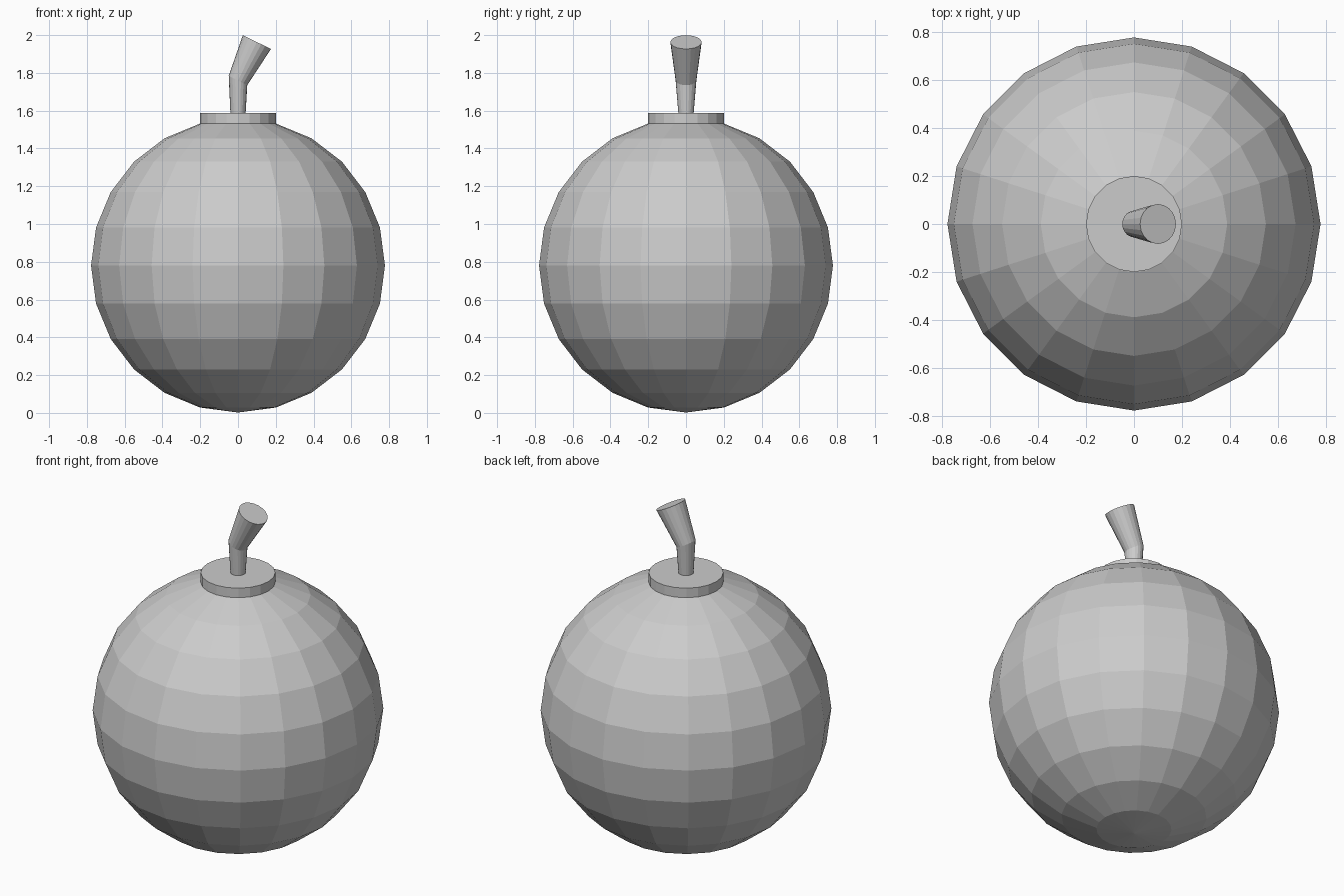
import bpy, bmesh
from math import radians, sin, cos, pi
from mathutils import Vector

if "Cube" in bpy.data.objects:
    bpy.data.objects.remove(bpy.data.objects["Cube"])

SIDES = 20
R = 0.778


def finish(name, bm):
    bmesh.ops.recalc_face_normals(bm, faces=bm.faces)
    mesh = bpy.data.meshes.new(name)
    bm.to_mesh(mesh)
    bm.free()
    obj = bpy.data.objects.new(name, mesh)
    bpy.context.collection.objects.link(obj)
    return obj


def tube(name, rings, sides):
    """Loft closed rings given as (x, z, radius, tilt towards +x in degrees)."""
    bm = bmesh.new()
    loops = []
    for x, z, r, tilt in rings:
        t = radians(tilt)
        u = Vector((cos(t), 0, -sin(t)))
        v = Vector((0, 1, 0))
        c = Vector((x, 0, z))
        loops.append([bm.verts.new(c + r * (u * cos(a) + v * sin(a)))
                      for a in (2 * pi * i / sides for i in range(sides))])
    for lo, hi in zip(loops, loops[1:]):
        for i in range(sides):
            j = (i + 1) % sides
            bm.faces.new((lo[i], lo[j], hi[j], hi[i]))
    bm.faces.new(loops[0][::-1])
    bm.faces.new(loops[-1])
    return finish(name, bm)


# Round faceted body
bm = bmesh.new()
bmesh.ops.create_uvsphere(bm, u_segments=SIDES, v_segments=12, radius=R)
bmesh.ops.translate(bm, verts=bm.verts, vec=(0, 0, 0.78))
finish("body", bm)

# Flat collar on top
tube("collar", [(0, 1.53, 0.2, 0), (0, 1.588, 0.2, 0)], SIDES)

# Bent, flaring stem
tube("stem", [(0, 1.58, 0.04, 0),
              (0, 1.76, 0.055, 27),
              (0.1, 1.963, 0.083, 26)], SIDES)
